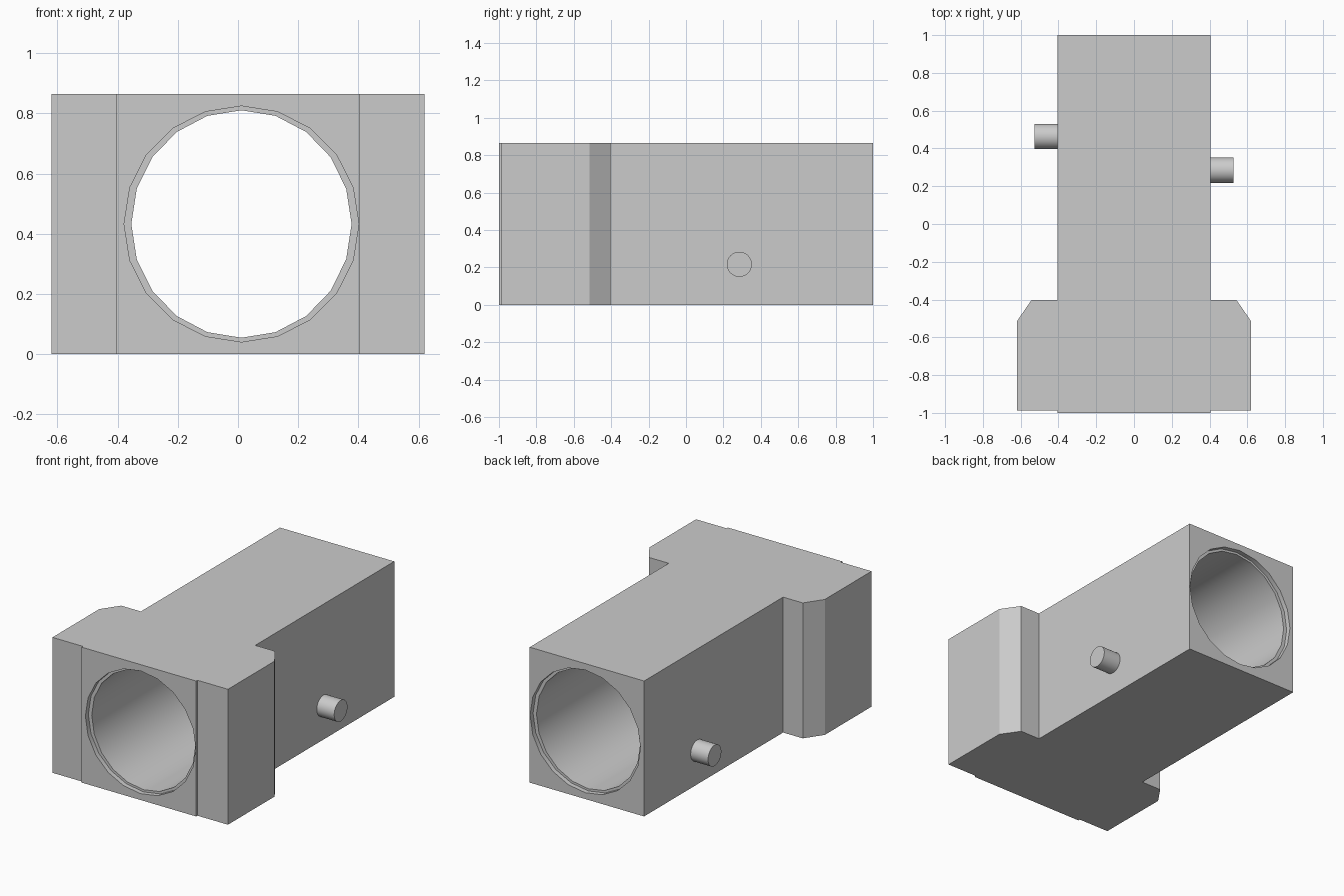
import bpy, bmesh, math
from mathutils import Matrix

cube = bpy.data.objects.get("Cube")
if cube:
    bpy.data.objects.remove(cube, do_unlink=True)

grey = bpy.data.materials.new("plain grey")
grey.use_nodes = True
COLOUR = (0.6, 0.6, 0.6, 1)
grey.diffuse_color = COLOUR
grey.node_tree.nodes["Principled BSDF"].inputs["Base Color"].default_value = COLOUR

HALF_W, HEIGHT = 0.404, 0.865


def finish(name, bm):
    """Turn a bmesh into a named grey object."""
    bmesh.ops.recalc_face_normals(bm, faces=bm.faces)
    mesh = bpy.data.meshes.new(name)
    bm.to_mesh(mesh)
    bm.free()
    mesh.materials.append(grey)
    obj = bpy.data.objects.new(name, mesh)
    bpy.context.collection.objects.link(obj)
    return obj


def activate(obj):
    bpy.ops.object.select_all(action="DESELECT")
    obj.select_set(True)
    bpy.context.view_layer.objects.active = obj


def smooth(obj):
    activate(obj)
    bpy.ops.object.shade_smooth_by_angle(angle=math.radians(30))


def prism(name, outline):
    """Extrude a plan outline to the full height."""
    bm = bmesh.new()
    face = bm.faces.new([bm.verts.new((x, y, 0)) for x, y in outline])
    up = bmesh.ops.extrude_face_region(bm, geom=[face])["geom"]
    verts = [v for v in up if isinstance(v, bmesh.types.BMVert)]
    bmesh.ops.translate(bm, verts=verts, vec=(0, 0, HEIGHT))
    return finish(name, bm)


def bore_cutter():
    """Twenty-sided stepped plug: wide rims at both ends, narrower middle."""
    wide, narrow, sides = (0.39, 0.392), (0.366, 0.378), 20
    steps = [(-1.1, wide), (-0.97, wide), (-0.97, narrow),
             (0.97, narrow), (0.97, wide), (1.1, wide)]
    bm = bmesh.new()
    rings = []
    for y, (rx, rz) in steps:
        angles = [math.tau * i / sides for i in range(sides)]
        rings.append([bm.verts.new((0.0115 + rx * math.cos(a), y,
                                    HEIGHT / 2 + rz * math.sin(a))) for a in angles])
    for a, b in zip(rings, rings[1:]):
        for i in range(sides):
            j = (i + 1) % sides
            bm.faces.new((a[i], a[j], b[j], b[i]))
    bm.faces.new(rings[0])
    bm.faces.new(rings[-1])
    return finish("bore_cutter", bm)


# Long square body with the bore cut through it
body = prism("body", [(-HALF_W, -1), (HALF_W, -1), (HALF_W, 1), (-HALF_W, 1)])
cutter = bore_cutter()
cut = body.modifiers.new("bore", "BOOLEAN")
cut.operation, cut.solver, cut.object = "DIFFERENCE", "EXACT", cutter
activate(body)
bpy.ops.object.modifier_apply(modifier=cut.name)
bpy.data.objects.remove(cutter, do_unlink=True)
smooth(body)

# Chamfered flange blocks on both sides of the front end
for side, name in ((1, "left_flange"), (-1, "right_flange")):
    plan = [(HALF_W, -0.987), (0.62, -0.987), (0.62, -0.515),
            (0.543, -0.403), (HALF_W, -0.403)]
    prism(name, [(side * x, y) for x, y in plan])

# Round pegs, staggered along the body
for side, y, name in ((1, 0.285, "left_peg"), (-1, 0.463, "right_peg")):
    bm = bmesh.new()
    place = Matrix.Translation((side * (HALF_W + 0.06), y, 0.217))
    bmesh.ops.create_cone(bm, cap_ends=True, segments=32, radius1=0.067,
                          radius2=0.067, depth=0.126,
                          matrix=place @ Matrix.Rotation(math.pi / 2, 4, "Y"))
    smooth(finish(name, bm))
